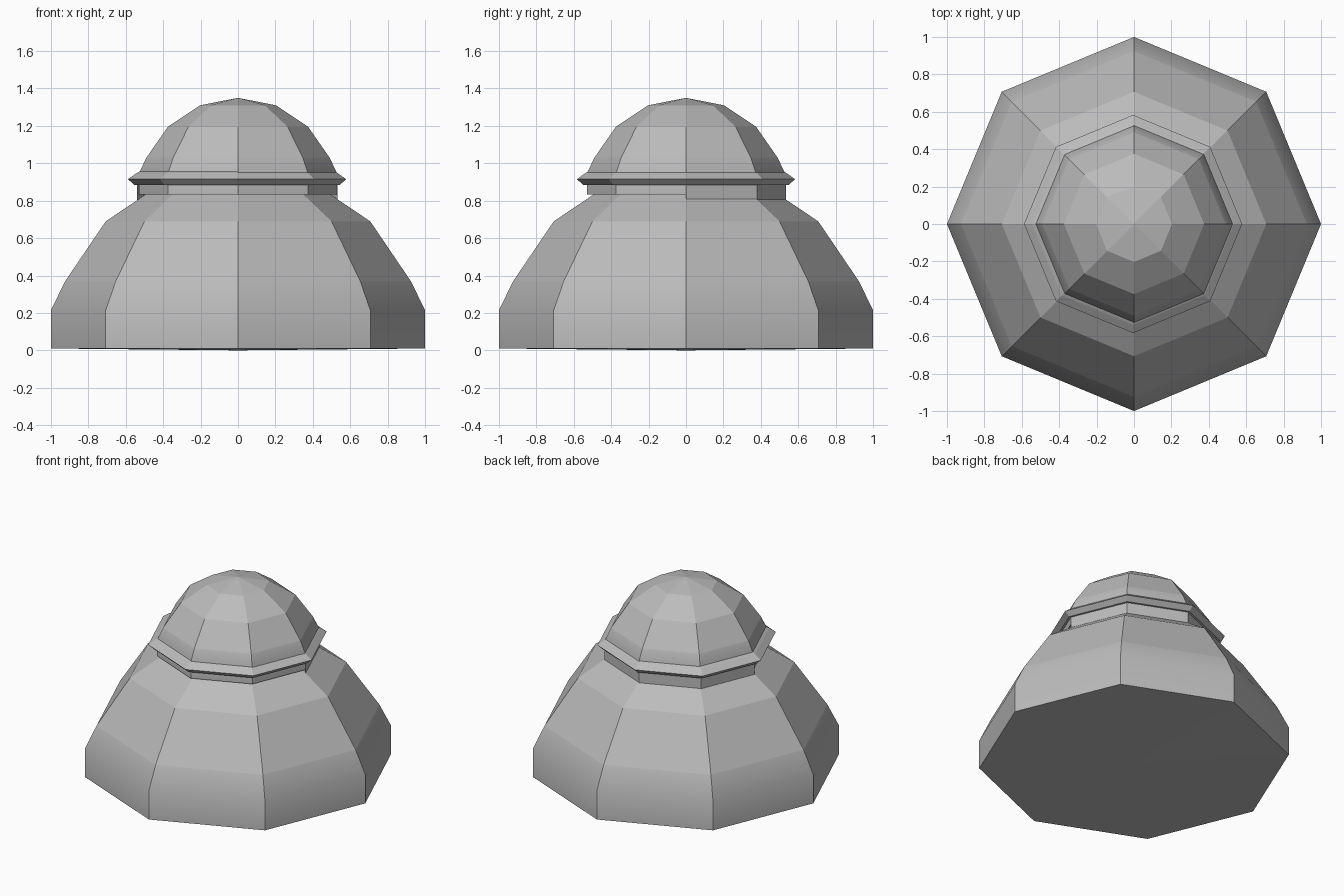
import bpy, bmesh
from math import cos, sin, pi

cube = bpy.data.objects.get("Cube")
if cube:
    bpy.data.objects.remove(cube, do_unlink=True)

SIDES = 8
GREY = (0.5, 0.5, 0.5, 1)

grey = bpy.data.materials.new("mid_grey")
grey.use_nodes = True
grey.diffuse_color = GREY
grey.node_tree.nodes["Principled BSDF"].inputs["Base Color"].default_value = GREY


def lathe(name, profile, smooth_bands=(), steps=SIDES, closed=False, shift=0):
    """Turn (radius, z) points, listed bottom to top, into an octagonal part."""
    bm = bmesh.new()
    rings = []
    count = SIDES if steps == SIDES else steps + 1
    for r, z in profile:
        if r == 0:
            rings.append([bm.verts.new((shift, 0, z))] * count)
        else:
            rings.append([bm.verts.new((shift + r * cos(2 * pi * i / SIDES),
                                        r * sin(2 * pi * i / SIDES), z))
                          for i in range(count)])
    pairs = list(zip(rings, rings[1:]))
    if closed:
        pairs.append((rings[-1], rings[0]))
    for band, (low, high) in enumerate(pairs):
        for i in range(steps):
            j = (i + 1) % count
            corners = list(dict.fromkeys((low[i], low[j], high[j], high[i])))
            face = bm.faces.new(corners)
            face.smooth = band in smooth_bands
    # Upright corners stay crisp; only level edges may blend
    for edge in bm.edges:
        a, b = edge.verts
        edge.smooth = abs(a.co.z - b.co.z) < 1e-5
    mesh = bpy.data.meshes.new(name)
    bm.to_mesh(mesh)
    bm.free()
    mesh.materials.append(grey)
    obj = bpy.data.objects.new(name, mesh)
    bpy.context.collection.objects.link(obj)


# Wide lower dome with a very shallow pointed underside
lathe("lower_dome", [(0, 0), (1, 0.01), (1, 0.215), (0.924, 0.37), (0.707, 0.69),
                     (0.383, 0.908), (0, 0.985)], smooth_bands=(1, 2))

# Small upper dome, whose straight base forms the neck
lathe("upper_dome", [(0, 0.833), (0.53, 0.833), (0.53, 0.945), (0.49, 1.03),
                     (0.375, 1.195), (0.203, 1.31), (0, 1.35)], smooth_bands=(1, 2))

# Deeper skirt around the back half of the neck
lathe("neck_skirt", [(0.5, 0.8), (0.535, 0.8), (0.535, 0.885), (0.5, 0.885)],
      steps=SIDES // 2, closed=True, shift=-0.004)

# Pointed collar between the domes
lathe("collar", [(0.51, 0.885), (0.55, 0.885), (0.583, 0.915), (0.54, 0.946),
                 (0.51, 0.962)], closed=True, shift=-0.005)
